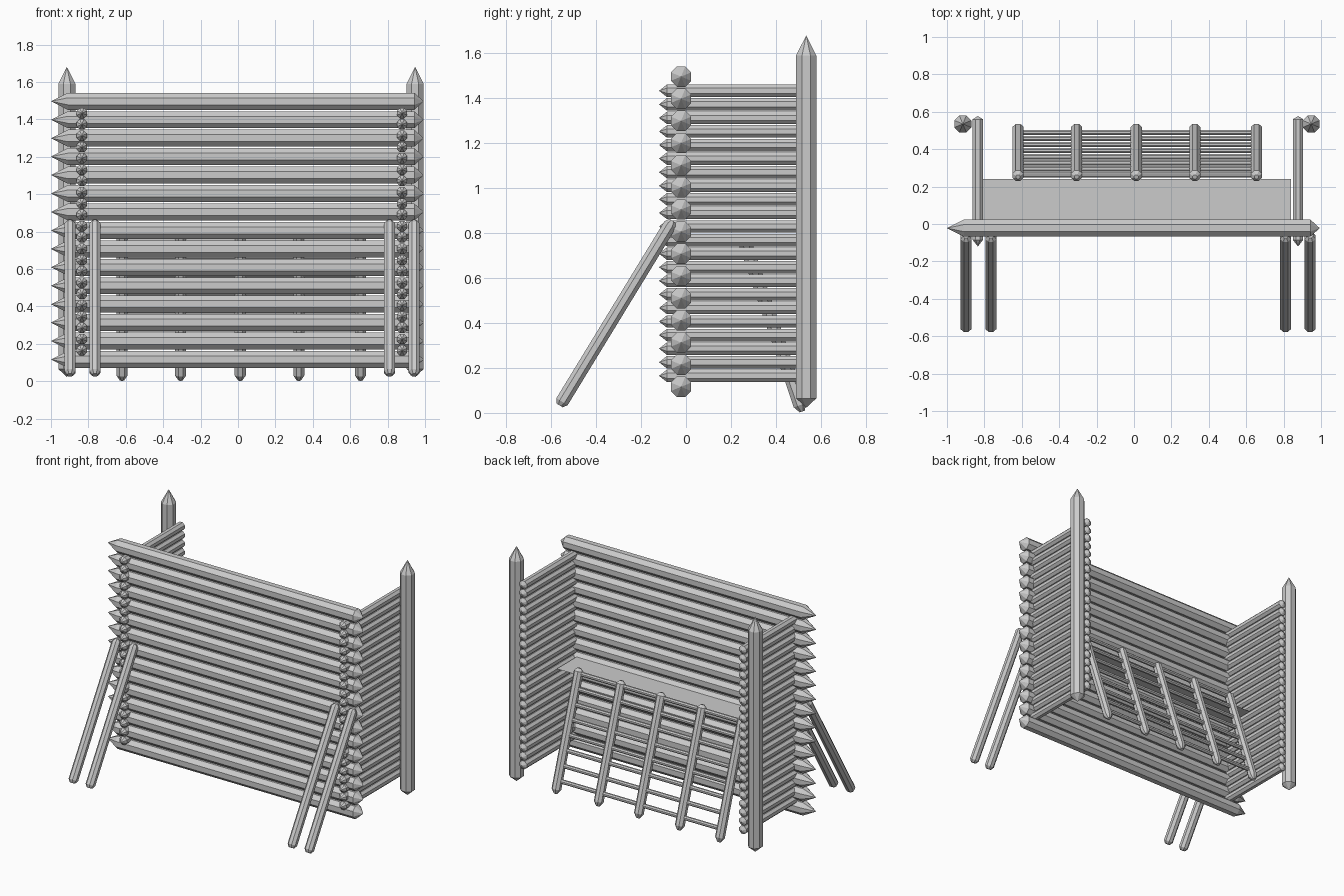
import bpy, bmesh, math
from mathutils import Vector

if "Cube" in bpy.data.objects:
    bpy.data.objects.remove(bpy.data.objects["Cube"])


def log(name, a, b, r, cut_a, cut_b, tip=0.0, sides=8):
    """Log from a to b, sharpened over cut_a / cut_b; tip = end radius fraction."""
    a, b = Vector(a), Vector(b)
    d = b - a
    length = d.length
    rot = d.to_track_quat('Z', 'Y')
    bm = bmesh.new()
    rings = []
    for h, rad in ((0, r * tip), (cut_a, r), (length - cut_b, r), (length, r * tip)):
        n = sides if rad > 0 else 1
        rings.append([bm.verts.new(a + rot @ Vector((
            rad * math.cos(math.tau * (i + 0.5) / sides),
            rad * math.sin(math.tau * (i + 0.5) / sides), h))) for i in range(n)])
    for lo, hi in zip(rings, rings[1:]):
        for i in range(sides):
            j = (i + 1) % sides
            if len(lo) == 1:
                bm.faces.new((lo[0], hi[j], hi[i]))
            elif len(hi) == 1:
                bm.faces.new((lo[i], lo[j], hi[0]))
            else:
                bm.faces.new((lo[i], lo[j], hi[j], hi[i]))
    if tip > 0:
        bm.faces.new(rings[0][::-1])
        bm.faces.new(rings[-1])
    bmesh.ops.recalc_face_normals(bm, faces=bm.faces)
    mesh = bpy.data.meshes.new(name)
    bm.to_mesh(mesh)
    bm.free()
    ob = bpy.data.objects.new(name, mesh)
    bpy.context.collection.objects.link(ob)
    return ob


# Front wall: stacked horizontal logs
for i in range(15):
    z = 0.116 + i * 0.0986
    log("front_wall_log", (-1, -0.022, z), (0.993, -0.022, z), 0.049, 0.09, 0.05)

# Side walls: thinner logs running front to back
for x in (-0.835, 0.877):
    for i in range(22):
        z = 0.165 + i * 0.0604
        log("side_wall_log", (x, -0.12, z), (x, 0.577, z), 0.03, 0.035, 0.017)

# Sharpened rear corner posts
for x in (-0.915, 0.947):
    log("rear_post", (x, 0.535, 0.023), (x, 0.535, 1.68), 0.049, 0.042, 0.09)

# Slanted braces against the front
for x in (-0.898, -0.765, 0.81, 0.942):
    log("front_brace", (x, -0.562, 0.033), (x, -0.06, 0.855), 0.032, 0.02, 0.02, 0.55)

# Standing platform behind the wall
bpy.ops.mesh.primitive_plane_add(size=1, location=(0, 0.105, 0.73))
platform = bpy.context.object
platform.name = "platform"
platform.scale = (1.68, 0.27, 1)

# Wide ladder leaning on the platform: rails and rungs
foot, head = Vector((0, 0.517, 0.006)), Vector((0, 0.252, 0.79))
rail_x = (-0.62, -0.307, 0.012, 0.325, 0.655)
for x in rail_x:
    off = Vector((x, 0, 0))
    log("ladder_rail", foot + off, head + off, 0.032, 0.03, 0.02, 0.4)
for i in range(8):
    p = foot.lerp(head, 0.105 + i * 0.122)
    log("ladder_rung", (rail_x[0], p.y, p.z), (rail_x[-1], p.y, p.z), 0.015, 0.005, 0.005, 0.8)
